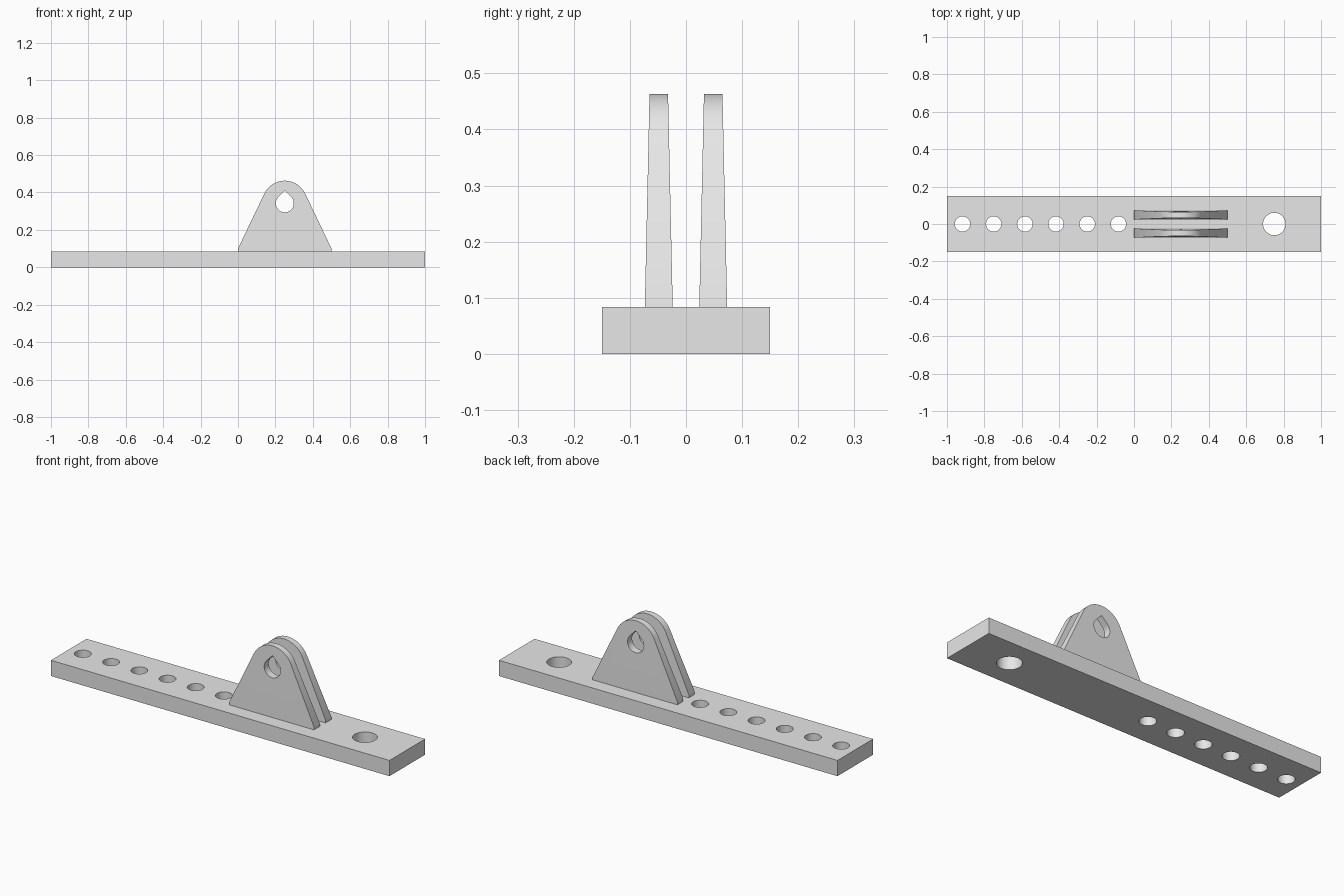
import bpy, bmesh, math

cube = bpy.data.objects.get("Cube")
if cube:
    bpy.data.objects.remove(cube, do_unlink=True)

grey = bpy.data.materials.new("light grey")
grey.use_nodes = True
COLOUR = (0.8, 0.8, 0.8, 1)
grey.diffuse_color = COLOUR
grey.node_tree.nodes["Principled BSDF"].inputs["Base Color"].default_value = COLOUR

BASE_TOP = 0.084
LUG_X, EYE_Z = 0.25, 0.342


def finish(name, bm):
    bmesh.ops.recalc_face_normals(bm, faces=bm.faces[:])
    mesh = bpy.data.meshes.new(name)
    bm.to_mesh(mesh)
    bm.free()
    mesh.materials.append(grey)
    obj = bpy.data.objects.new(name, mesh)
    bpy.context.collection.objects.link(obj)
    return obj


def add_prism(bm, front, back):
    """Close two matching outlines into a solid."""
    a = [bm.verts.new(p) for p in front]
    b = [bm.verts.new(p) for p in back]
    bm.faces.new(a)
    bm.faces.new(b[::-1])
    for i in range(len(a)):
        j = (i + 1) % len(a)
        bm.faces.new((a[i], b[i], b[j], a[j]))


def arc(cx, cy, r, start, end, steps):
    angles = [math.radians(start + (end - start) * i / steps) for i in range(steps + 1)]
    return [(cx + r * math.cos(t), cy + r * math.sin(t)) for t in angles]


def select_only(obj):
    bpy.ops.object.select_all(action="DESELECT")
    obj.select_set(True)
    bpy.context.view_layer.objects.active = obj


def cut(obj, cutter):
    select_only(obj)
    mod = obj.modifiers.new("holes", "BOOLEAN")
    mod.operation = "DIFFERENCE"
    mod.solver = "EXACT"
    mod.object = cutter
    bpy.ops.object.modifier_apply(modifier=mod.name)
    bpy.ops.object.shade_smooth_by_angle(angle=math.radians(30))


# Base bar
bm = bmesh.new()
outline = [(-1, -0.15), (1, -0.15), (1, 0.15), (-1, 0.15)]
add_prism(bm, [(x, y, 0) for x, y in outline], [(x, y, BASE_TOP) for x, y in outline])
base = finish("base_bar", bm)

# Row of six small holes and one larger mounting hole
bm = bmesh.new()
holes = [(-11 / 12 + i / 6, 0.041) for i in range(6)] + [(0.75, 0.06)]
for x, r in holes:
    ring = arc(x, 0, r, 0, 360, 40)[:-1]
    add_prism(bm, [(px, py, -0.1) for px, py in ring], [(px, py, 0.2) for px, py in ring])
hole_cutter = finish("hole_cutter", bm)
cut(base, hole_cutter)

# Teardrop pin hole cutter through both lugs
bm = bmesh.new()
drop = arc(LUG_X, EYE_Z, 0.048, 135, 405, 30) + [(LUG_X, EYE_Z + 0.068)]
add_prism(bm, [(x, -0.2, z) for x, z in drop], [(x, 0.2, z) for x, z in drop])
pin_cutter = finish("pin_hole_cutter", bm)


# Lugs: vertical foot, then a rounded plate that thins towards the top
def half_thickness(z):
    return 0.0245 - 0.008 * max(0, z - 0.1) / 0.363


def make_lug(name, y):
    bm = bmesh.new()
    plate = [(0, 0.1), (0.5, 0.1)] + arc(LUG_X, EYE_Z, 0.121, 25.6, 154.4, 28)
    foot = [(0, 0.07), (0.5, 0.07), (0.5, 0.1), (0, 0.1)]
    for outline in (plate, foot):
        add_prism(bm, [(x, y - half_thickness(z), z) for x, z in outline],
                  [(x, y + half_thickness(z), z) for x, z in outline])
    # Join foot and plate into one closed solid
    bmesh.ops.remove_doubles(bm, verts=bm.verts[:], dist=0.0001)
    inner = [f for f in bm.faces if all(abs(v.co.z - 0.1) < 0.001 for v in f.verts)]
    bmesh.ops.delete(bm, geom=inner, context="FACES_ONLY")
    cut(finish(name, bm), pin_cutter)


make_lug("front_lug", -0.0485)
make_lug("back_lug", 0.0485)

for cutter in (hole_cutter, pin_cutter):
    bpy.data.objects.remove(cutter, do_unlink=True)
